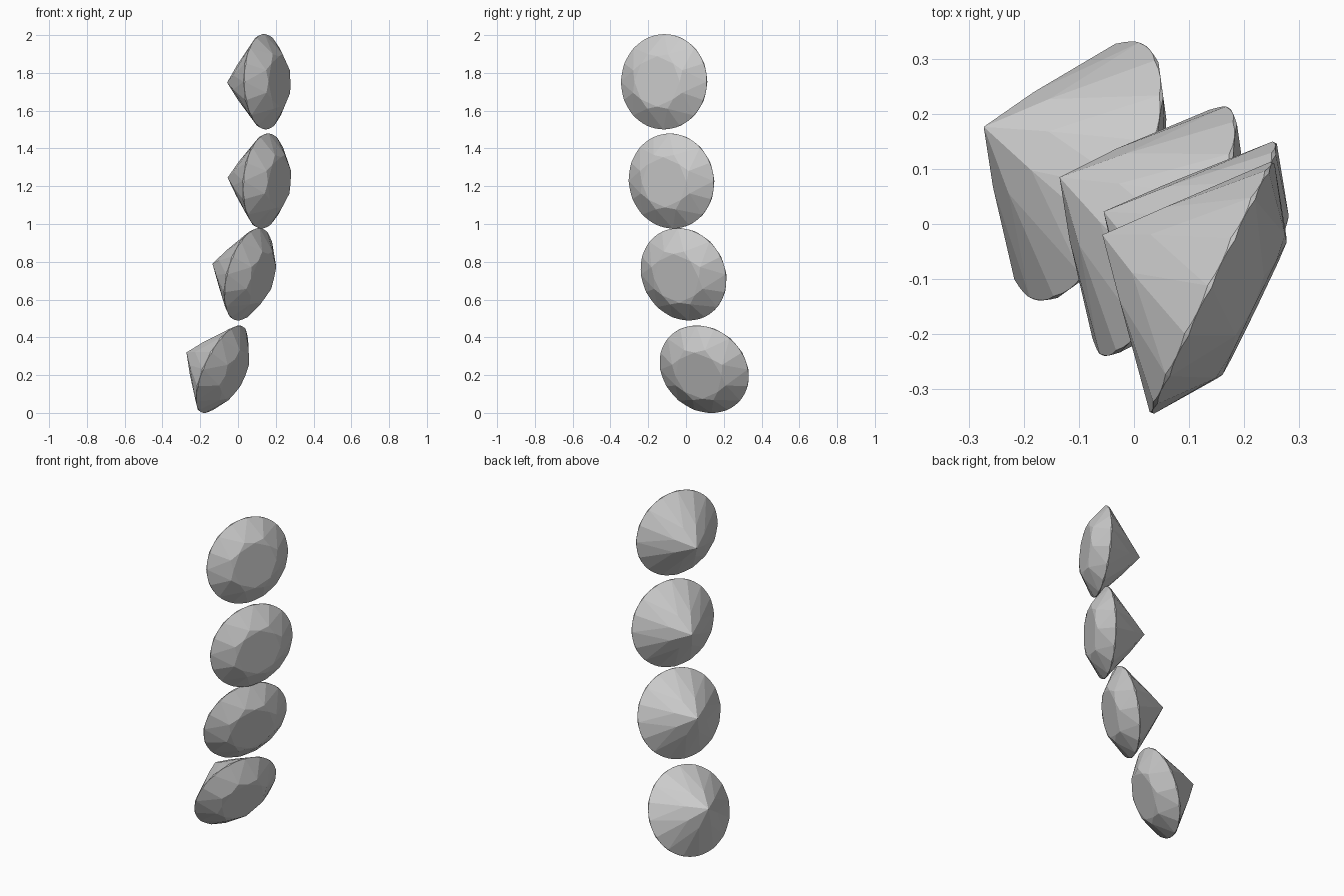
import bpy, bmesh
from math import sin, cos, pi
from mathutils import Vector, Matrix

if "Cube" in bpy.data.objects:
    bpy.data.objects.remove(bpy.data.objects["Cube"])

R = 0.252                                   # girdle radius
TABLE, CROWN, GIRDLE, PAV = 0.53, 0.324, 0.034, 0.862
STAR, LOWER = 0.62, 0.40                    # radius of the crown / pavilion kite corners
STEP = pi / 4


def polar(r, a, z):
    return Vector((r * cos(a), r * sin(a), z))


def cut(bm, p, q, s):
    """Grind one flat facet through three points, keeping the axis side."""
    n = (q - p).cross(s - p).normalized()
    if n.dot(p) < 0:
        n = -n
    geom = bm.verts[:] + bm.edges[:] + bm.faces[:]
    bmesh.ops.bisect_plane(bm, geom=geom, dist=1e-5, plane_co=p, plane_no=n, clear_outer=True)
    rim = [e for e in bm.edges if e.is_boundary]
    if rim:
        bmesh.ops.contextual_create(bm, geom=rim)


def brilliant_mesh():
    bm = bmesh.new()
    # round blank, table on top
    bmesh.ops.create_cone(bm, cap_ends=True, segments=64, radius1=1, radius2=1, depth=2,
                          matrix=Matrix.Translation((0, 0, GIRDLE + CROWN - 1)))
    h = STEP / 2
    star_z = GIRDLE + CROWN * (1 - STAR * cos(h)) / (1 - TABLE)
    low_z = -PAV * (1 - LOWER * cos(h))
    for i in range(8):
        a = i * STEP
        # main facets, crown and pavilion
        t = polar(1, a, 0)
        side = polar(1, a + pi / 2, 0)
        g = t + Vector((0, 0, GIRDLE))
        cut(bm, g, g + side, polar(TABLE, a, GIRDLE + CROWN))
        cut(bm, t, t + side, Vector((0, 0, -PAV)))
    for i in range(8):
        a = i * STEP
        # star facet
        cut(bm, polar(TABLE, a, GIRDLE + CROWN), polar(TABLE, a + STEP, GIRDLE + CROWN),
            polar(STAR, a + h, star_z))
        # girdle facets, two per side above and below
        for b in (a, a + STEP):
            cut(bm, polar(1, b, GIRDLE), polar(1, a + h, GIRDLE), polar(STAR, a + h, star_z))
            cut(bm, polar(1, b, 0), polar(1, a + h, 0), polar(LOWER, a + h, low_z))
    bmesh.ops.remove_doubles(bm, verts=bm.verts[:], dist=1e-4)
    bmesh.ops.recalc_face_normals(bm, faces=bm.faces[:])
    me = bpy.data.meshes.new("brilliant_gem")
    bm.to_mesh(me)
    bm.free()
    return me


mesh = brilliant_mesh()

# girdle centre, table direction, roll about the axis
gems = [
    ((0.138, -0.114, 1.753), (0.90, -0.435, 0.02), 0),
    ((0.138, -0.075, 1.228), (0.89, -0.45, -0.08), 0),
    ((0.052, -0.011, 0.735), (0.86, -0.44, -0.25), 0),
    ((-0.090, 0.098, 0.233), (0.84, -0.36, -0.40), 0),
]
for k, (c, n, roll) in enumerate(gems):
    ob = bpy.data.objects.new(f"gem_{k + 1}", mesh)
    bpy.context.collection.objects.link(ob)
    rot = Vector(n).to_track_quat('Z', 'Y').to_matrix().to_4x4()
    ob.matrix_world = Matrix.Translation(c) @ rot @ Matrix.Rotation(roll, 4, 'Z') @ Matrix.Scale(R, 4)
